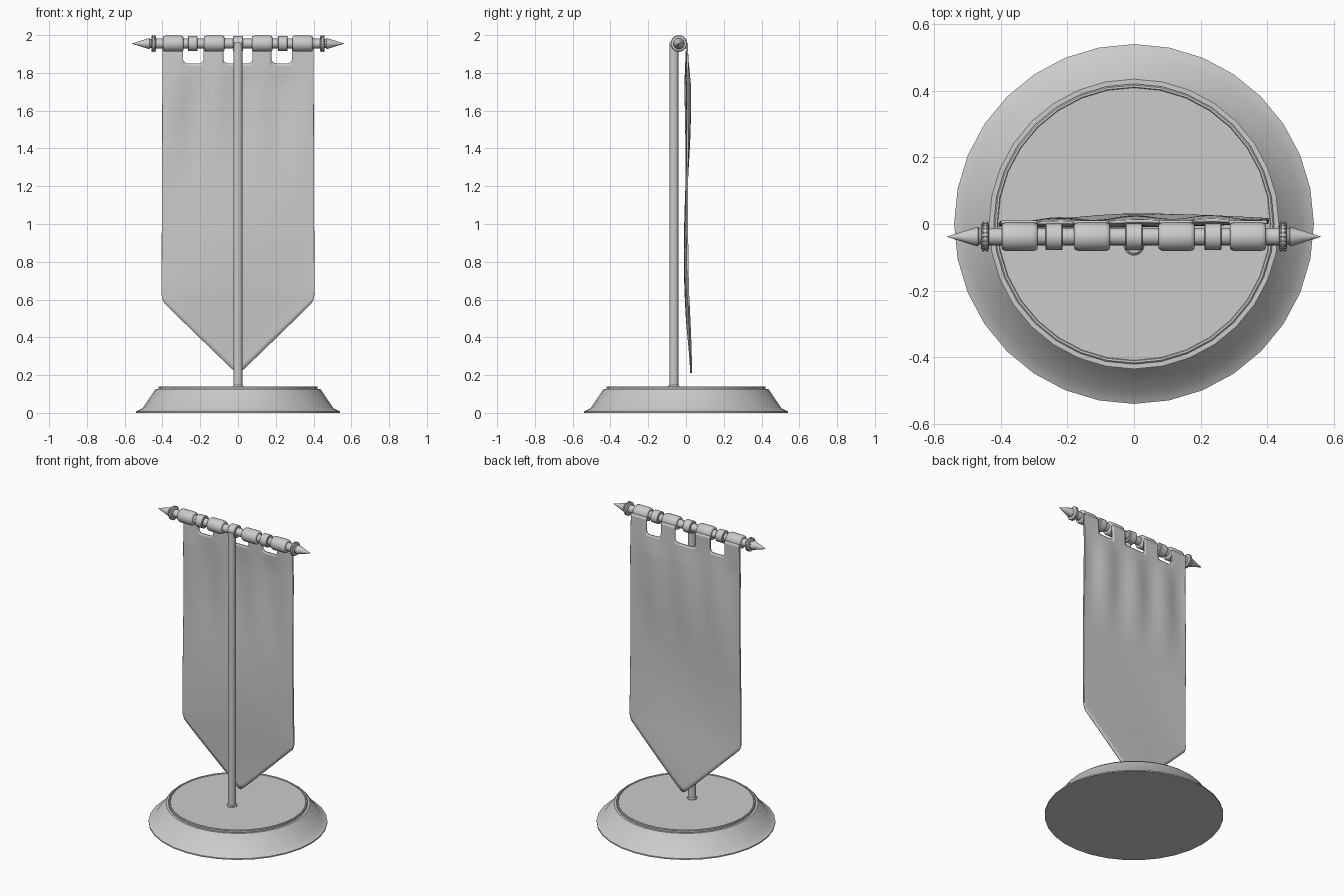
import bpy, bmesh, math
from mathutils import Matrix, Vector

if "Cube" in bpy.data.objects:
    bpy.data.objects.remove(bpy.data.objects["Cube"])

ROD_Y, ROD_Z = -0.038, 1.955
TO_X = Matrix.Rotation(math.pi / 2, 4, 'Y')      # turns local z into world x


def finish(bm, name, angle=35):
    bmesh.ops.recalc_face_normals(bm, faces=bm.faces)
    me = bpy.data.meshes.new(name)
    bm.to_mesh(me)
    bm.free()
    ob = bpy.data.objects.new(name, me)
    bpy.context.collection.objects.link(ob)
    bpy.ops.object.select_all(action='DESELECT')
    bpy.context.view_layer.objects.active = ob
    ob.select_set(True)
    bpy.ops.object.shade_smooth_by_angle(angle=math.radians(angle))
    return ob


def lathe(name, profile, sides, matrix=Matrix(), angle=35):
    """Spin (radius, height) points around local z, capping both ends."""
    bm = bmesh.new()
    rings = []
    for r, h in profile:
        rings.append([bm.verts.new((r * math.cos(2 * math.pi * i / sides),
                                    r * math.sin(2 * math.pi * i / sides), h))
                      for i in range(sides)])
    for a, b in zip(rings, rings[1:]):
        for i in range(sides):
            j = (i + 1) % sides
            bm.faces.new((a[i], a[j], b[j], b[i]))
    bm.faces.new(rings[0])
    bm.faces.new(rings[-1])
    bm.transform(matrix)
    return finish(bm, name, angle)


def on_rod(x, flip=1):
    m = Matrix.Translation((x, ROD_Y, ROD_Z)) @ TO_X
    return m if flip > 0 else m @ Matrix.Rotation(math.pi, 4, 'X')


# round stepped base
lathe("base", [(0.54, 0), (0.54, 0.008), (0.505, 0.025), (0.44, 0.122), (0.435, 0.127),
               (0.421, 0.127), (0.421, 0.138), (0.417, 0.141), (0.411, 0.141),
               (0.409, 0.136)], 32)

# upright pole with a small foot ring
pole_at = Matrix.Translation((0, -0.064, 0))
lathe("pole", [(0.024, 0.13), (0.024, 1.96)], 20, pole_at)
lathe("pole_foot", [(0.03, 0.13), (0.03, 0.141), (0.024, 0.147)], 20, pole_at)

# crossbar and its collars
lathe("crossbar", [(0.026, -0.45), (0.026, 0.45)], 20, on_rod(0))
for x in (-0.24, 0, 0.237):
    lathe("crossbar_collar", [(0.037, -0.026), (0.04, -0.023), (0.04, 0.023),
                              (0.037, 0.026)], 24, on_rod(x))

# fabric loops around the crossbar
for x in (-0.343, -0.126, 0.128, 0.342):
    w = 0.054
    lathe("fabric_loop", [(0.027, -w), (0.035, -w), (0.040, -w + 0.004), (0.043, -w + 0.014),
                          (0.043, w - 0.014), (0.040, w - 0.004), (0.035, w), (0.027, w)],
          24, on_rod(x), 60)

# finials at both ends: toothed disc and spike
for s in (-1, 1):
    lathe("finial_disc", [(0.036, -0.012), (0.041, -0.009), (0.041, 0.009), (0.036, 0.012)],
          24, on_rod(s * 0.447, s))
    lathe("finial_spike", [(0.024, 0.0), (0.024, 0.018), (0.029, 0.022), (0.027, 0.03),
                           (0.013, 0.075), (0.001, 0.113)], 20, on_rod(s * 0.447, s))
    bm = bmesh.new()
    for i in range(20):
        a = 2 * math.pi * i / 20
        for dx in (-0.006, 0.006):
            pos = (s * 0.447 + dx, ROD_Y + 0.041 * math.cos(a), ROD_Z + 0.041 * math.sin(a))
            bmesh.ops.create_icosphere(bm, subdivisions=1, radius=0.0045,
                                       matrix=Matrix.Translation(pos))
    finish(bm, "finial_beads")

# hanging cloth with notched top and pointed bottom
HALF, NECK, NOTCH = 0.405, 1.835, 1.85
NOTCHES = [(-0.295, -0.185), (-0.078, 0.078), (0.18, 0.29)]
CORNER = 0.025


def notch_at(x):
    return next((n for n in NOTCHES if n[0] < x < n[1]), None)


def bottom(x):
    a = abs(x)
    z = 0.21 + 0.385 * (math.sqrt(a * a + 0.0001) - 0.01) / 0.395
    if a > HALF - 0.015:
        z += 0.03 * ((a - HALF + 0.015) / 0.015) ** 2
    return z


def notch_edge(x, n):
    d = min(x - n[0], n[1] - x)
    if d >= CORNER:
        return NOTCH
    return NOTCH + CORNER - math.sqrt(max(0, CORNER ** 2 - (CORNER - d) ** 2))


def drape(x, z):
    t = min(1, max(0, (1.95 - z) / 1.74))
    fold = 0.009 * math.cos(2 * math.pi * x / 0.235) * math.sin(math.pi * min(1, t * 2.2)) \
        * math.exp(-2 * t)
    belly = 0.010 * math.sin(2 * math.pi * (t * 1.3 - 0.02) + 2 * x) * (1 - (x / 0.5) ** 2)
    tip = 0.012 * max(0, (t - 0.75) / 0.25)
    top = min(1, t / 0.12)
    y = 0.005 + top * (fold + belly + tip + 0.004 * math.sin(3.5 * x))
    return Vector((x * (0.985 + 0.02 * t), y, z))


xs = {round(-HALF + 2 * HALF * i / 54, 5) for i in range(55)} | {0.398, -0.398, 0.402, -0.402}
for n in NOTCHES:
    xs = {x for x in xs if min(abs(x - n[0]), abs(x - n[1])) > 0.004}
    xs |= {n[0], n[1]}
    for d in (0.001, 0.004, 0.009, 0.016, CORNER):
        xs |= {n[0] + d, n[1] - d}
xs = sorted(xs)

bm = bmesh.new()
ROWS, UP = 48, 6
cols, tops = [], []
for x in xs:
    b = bottom(x)
    cols.append([bm.verts.new(drape(x, b + (NECK - b) * k / ROWS)) for k in range(ROWS + 1)])
for i in range(len(xs) - 1):
    a, b = cols[i], cols[i + 1]
    for k in range(ROWS):
        bm.faces.new((a[k], b[k], b[k + 1], a[k + 1]))
    # strip above the neck: low under a notch, up to the crossbar under a loop
    n = notch_at((xs[i] + xs[i + 1]) / 2)
    ends = []
    for x, c in ((xs[i], a), (xs[i + 1], b)):
        t = notch_edge(x, n) if n else ROD_Z
        steps = 1 if n else UP
        ends.append([c[-1]] + [bm.verts.new(drape(x, NECK + (t - NECK) * k / steps))
                               for k in range(1, steps + 1)])
    for k in range(len(ends[0]) - 1):
        bm.faces.new((ends[0][k], ends[1][k], ends[1][k + 1], ends[0][k + 1]))
bmesh.ops.remove_doubles(bm, verts=bm.verts, dist=0.0002)
cloth = finish(bm, "cloth", 50)
solid = cloth.modifiers.new("thickness", 'SOLIDIFY')
solid.thickness = 0.010
solid.offset = 0
